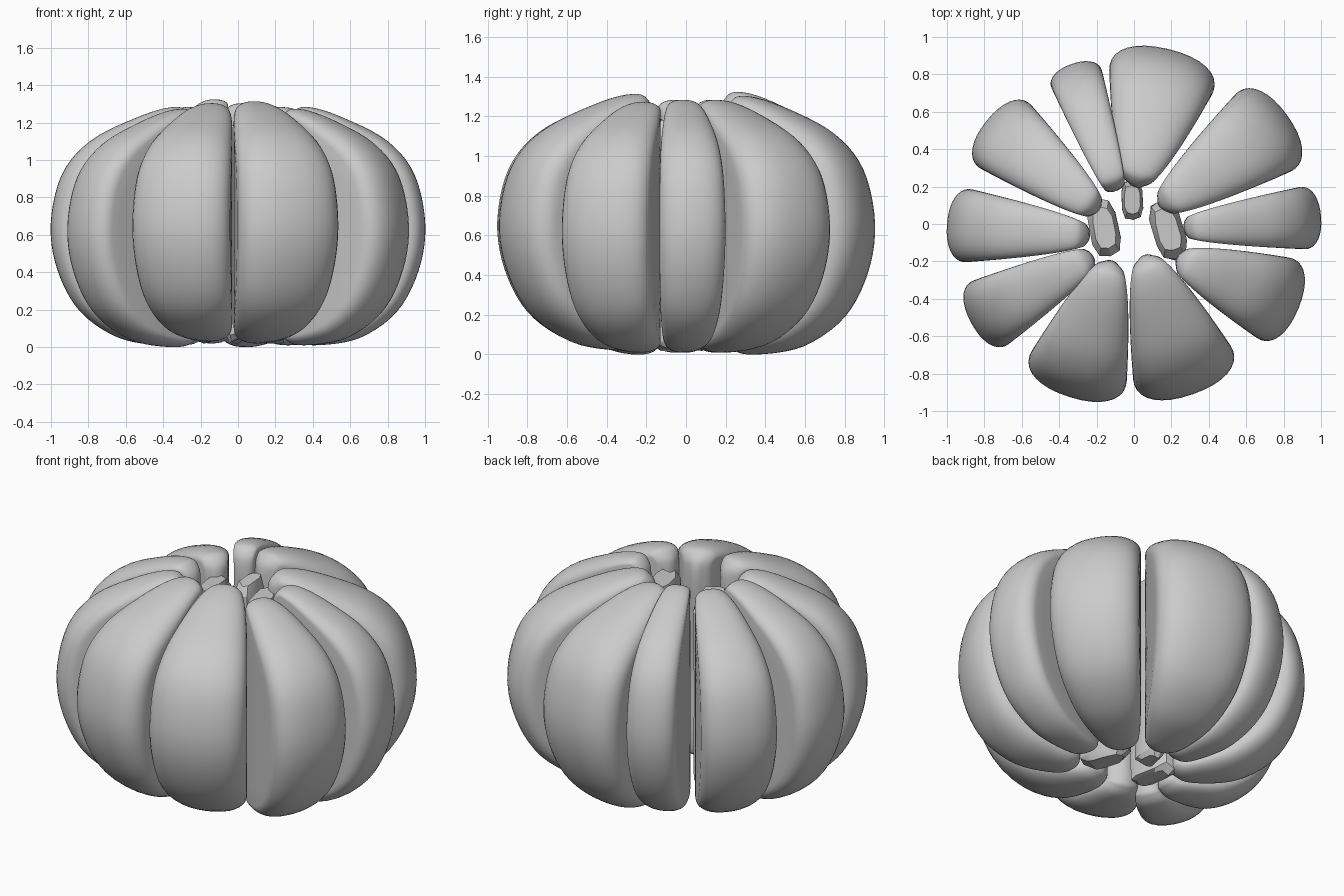
import bpy, bmesh, math, random
from mathutils import Vector

cube = bpy.data.objects.get("Cube")
if cube:
    bpy.data.objects.remove(cube)
random.seed(4)

grey = bpy.data.materials.new("neutral grey")
grey.use_nodes = True
GREY = (0.6, 0.6, 0.6, 1)
grey.diffuse_color = GREY
grey.node_tree.nodes["Principled BSDF"].inputs["Base Color"].default_value = GREY

# Side outline of a segment: share of its length, height
OUTLINE = [(0, .12), (.05, .02), (.22, 0), (.52, .04), (.79, .18), (.95, .4), (1, .65),
           (.92, .92), (.72, 1.1), (.41, 1.22), (.16, 1.28), (.03, 1.26), (-.02, 1.12), (.03, .6)]


def smooth_loop(pts, steps=5):
    """Closed Catmull-Rom curve through the points."""
    pts = [Vector(p) for p in pts]
    n, out = len(pts), []
    for i in range(n):
        a, b, c, d = (pts[(i + k) % n] for k in (-1, 0, 1, 2))
        for j in range(steps):
            t = j / steps
            out.append(b + (c - a) * t / 2 + (2 * a - 5 * b + 4 * c - d) * t * t / 2
                       + (3 * b - a - 3 * c + d) * t ** 3 / 2)
    return out


def loft(name, rings, angle):
    """Skin closed rings and cap both ends."""
    bm = bmesh.new()
    rows = [[bm.verts.new(p) for p in ring] for ring in rings]
    n = len(rows[0])
    for a, b in zip(rows, rows[1:]):
        for i in range(n):
            j = (i + 1) % n
            bm.faces.new((a[i], a[j], b[j], b[i]))
    bm.faces.new(rows[0][::-1])
    bm.faces.new(rows[-1])
    bmesh.ops.recalc_face_normals(bm, faces=bm.faces)
    mesh = bpy.data.meshes.new(name)
    bm.to_mesh(mesh)
    bm.free()
    mesh.materials.append(grey)
    obj = bpy.data.objects.new(name, mesh)
    bpy.context.collection.objects.link(obj)
    bpy.ops.object.select_all(action='DESELECT')
    obj.select_set(True)
    bpy.context.view_layer.objects.active = obj
    bpy.ops.object.shade_smooth_by_angle(angle=math.radians(angle))


def segment(name, apex, tip, half_width, bottom, top):
    """Wedge with a rounded back, made of slices from one side to the other."""
    apex, tip = Vector(apex), Vector(tip)
    length = (tip - apex).length
    along = (tip - apex) / length
    across = Vector((-along.y, along.x))
    scale = (top - bottom) / 1.28
    side = smooth_loop([(s * length, bottom + z * scale) for s, z in OUTLINE])
    middle = Vector((.48 * length, (top + bottom) / 2))
    n, slices = len(side), 18
    # Rounded back slices, with shrinking rings that fill both bulged sides
    fill = (.1, .35, .6, .8)
    steps = [(-math.pi / 2, f) for f in fill]
    steps += [(math.pi * (k / slices - .5), 1) for k in range(slices + 1)]
    steps += [(math.pi / 2, f) for f in reversed(fill)]
    rings = []
    for v, shrink in steps:
        u = math.copysign(abs(math.sin(v)) ** .9, v)
        inset = .62 * half_width * (1 - max(math.cos(v), 0))
        ring = []
        for i, p in enumerate(side):
            t = (side[(i + 1) % n] - side[i - 1]).normalized()
            s = max(p.x / length, 0)
            q = p + Vector((-t.y, t.x)) * inset * (.25 + .75 * s)
            q = middle.lerp(q, shrink)
            w = .05 + (half_width - .05) * max(q.x / length / .84, 0) ** .68
            xy = apex + along * q.x + across * u * w
            ring.append((xy.x, xy.y, q.y))
        rings.append(ring)
    loft(name, rings, 50)


# Ring of outer segments
SEGMENTS = [
    ("front_left_segment", (.06, -.18), (.315, -.91), .29, .02, 1.31),
    ("front_right_segment", (-.12, -.21), (-.345, -.925), .28, .03, 1.3),
    ("left_front_segment", (.24, -.19), (.88, -.45), .24, .01, 1.27),
    ("left_segment", (.28, -.02), (1, .04), .165, .01, 1.28),
    ("left_back_segment", (.15, .1), (.82, .58), .26, .01, 1.28),
    ("back_left_segment", (.01, .21), (.185, .935), .3, 0, 1.3),
    ("back_right_segment", (-.1, .19), (-.335, .855), .14, .02, 1.32),
    ("right_back_segment", (-.2, .08), (-.79, .55), .22, .01, 1.28),
    ("right_segment", (-.25, -.06), (-1, 0), .195, .01, 1.28),
    ("right_front_segment", (-.23, -.18), (-.87, -.53), .195, 0, 1.27),
]
for spec in SEGMENTS:
    segment(*spec)


def core_piece(name, x, y, half_x, half_y, turn, top):
    """Small rough column standing in the hollow middle."""
    c, s = math.cos(turn), math.sin(turn)
    rings = []
    for z, size in ((.03, .65), (.06, .9), (.3, .95), (.6, .9), (.9, .95), (top - .07, 1), (top, .7)):
        ring = []
        for k in range(10):
            a = math.tau * (k + .5) / 10
            r = size * random.uniform(.94, 1.06)
            dx = half_x * r * math.copysign(abs(math.cos(a)) ** .7, math.cos(a))
            dy = half_y * r * math.copysign(abs(math.sin(a)) ** .7, math.sin(a))
            ring.append((x + dx * c - dy * s, y + dx * s + dy * c,
                         z + random.uniform(-.015, .015)))
        rings.append(ring)
    loft(name, rings, 25)


# Core pieces
core_piece("core_left", .18, -.03, .085, .17, .25, 1.18)
core_piece("core_right", -.16, -.02, .08, .16, .22, 1.18)
core_piece("core_back", -.01, .13, .06, .11, .05, 1.18)
